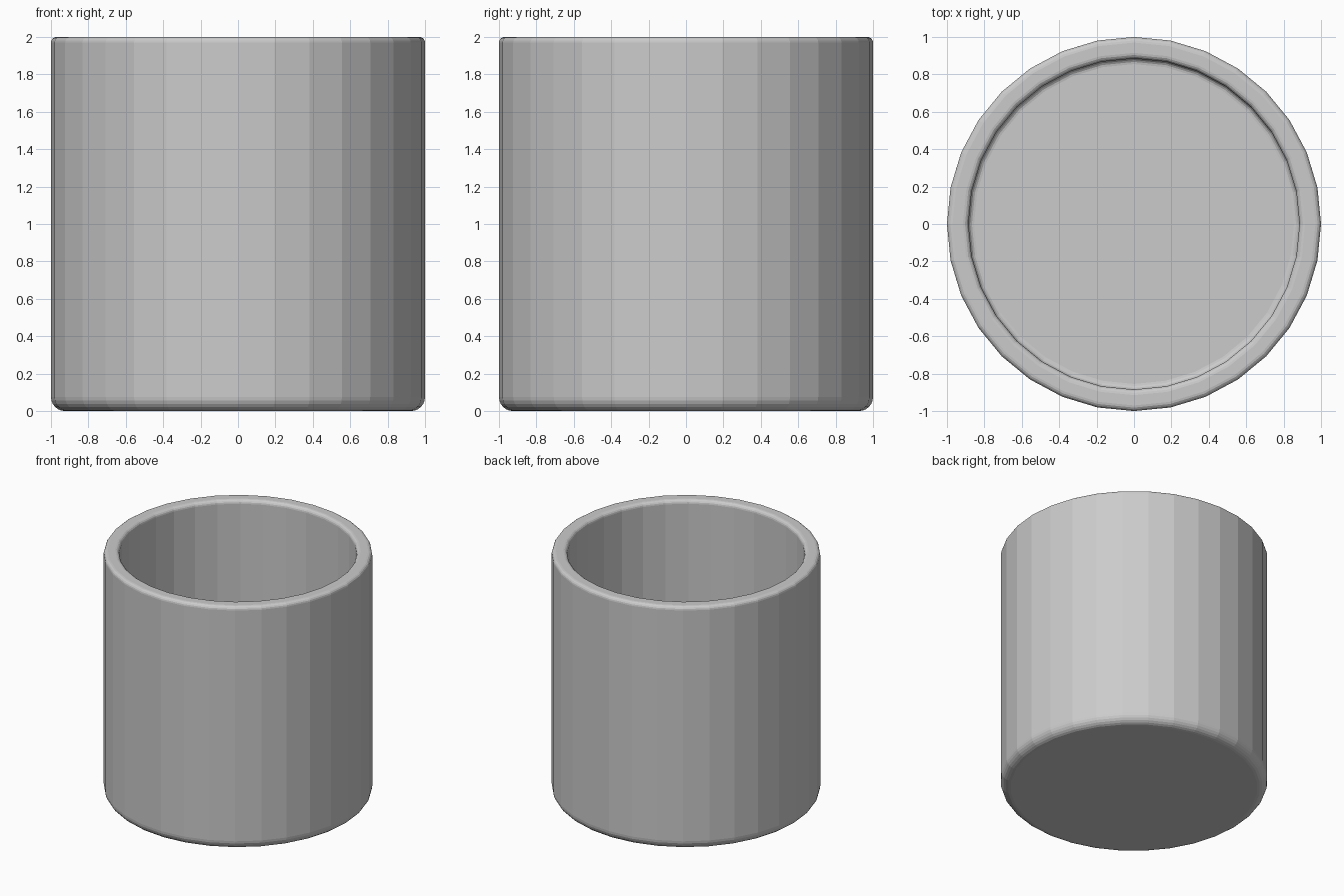
import bpy, bmesh
from math import sin, cos, pi

if "Cube" in bpy.data.objects:
    bpy.data.objects.remove(bpy.data.objects["Cube"])

SIDES = 32
OUTER, INNER, HEIGHT, FLOOR = 1.0, 0.885, 2.0, 0.11


def fillet(cx, cz, r, start, end, steps=4):
    """Quarter-round points of the profile, angles in degrees."""
    pts = []
    for i in range(steps + 1):
        a = (start + (end - start) * i / steps) * pi / 180
        pts.append((cx + r * cos(a), cz + r * sin(a)))
    return pts


# Profile from the underside, up the outer wall, over the rim, down to the inner floor
profile = (fillet(OUTER - 0.075, 0.075, 0.075, -90, 0, 6)
           + fillet(OUTER - 0.03, HEIGHT - 0.03, 0.03, 0, 90)
           + fillet(INNER + 0.03, HEIGHT - 0.03, 0.03, 90, 180)
           + fillet(INNER - 0.03, FLOOR + 0.03, 0.03, 0, -90))

# Turn the profile around z
bm = bmesh.new()
rings = [[bm.verts.new((r * cos(2 * pi * k / SIDES), r * sin(2 * pi * k / SIDES), z))
          for k in range(SIDES)] for r, z in profile]
for low, high in zip(rings, rings[1:]):
    for k in range(SIDES):
        n = (k + 1) % SIDES
        bm.faces.new((low[k], low[n], high[n], high[k]))

# Close the underside and the inner floor
bm.faces.new(rings[0][::-1])
bm.faces.new(rings[-1])
bmesh.ops.recalc_face_normals(bm, faces=bm.faces)

mesh = bpy.data.meshes.new("cup")
bm.to_mesh(mesh)
bm.free()
cup = bpy.data.objects.new("cup", mesh)
bpy.context.collection.objects.link(cup)
